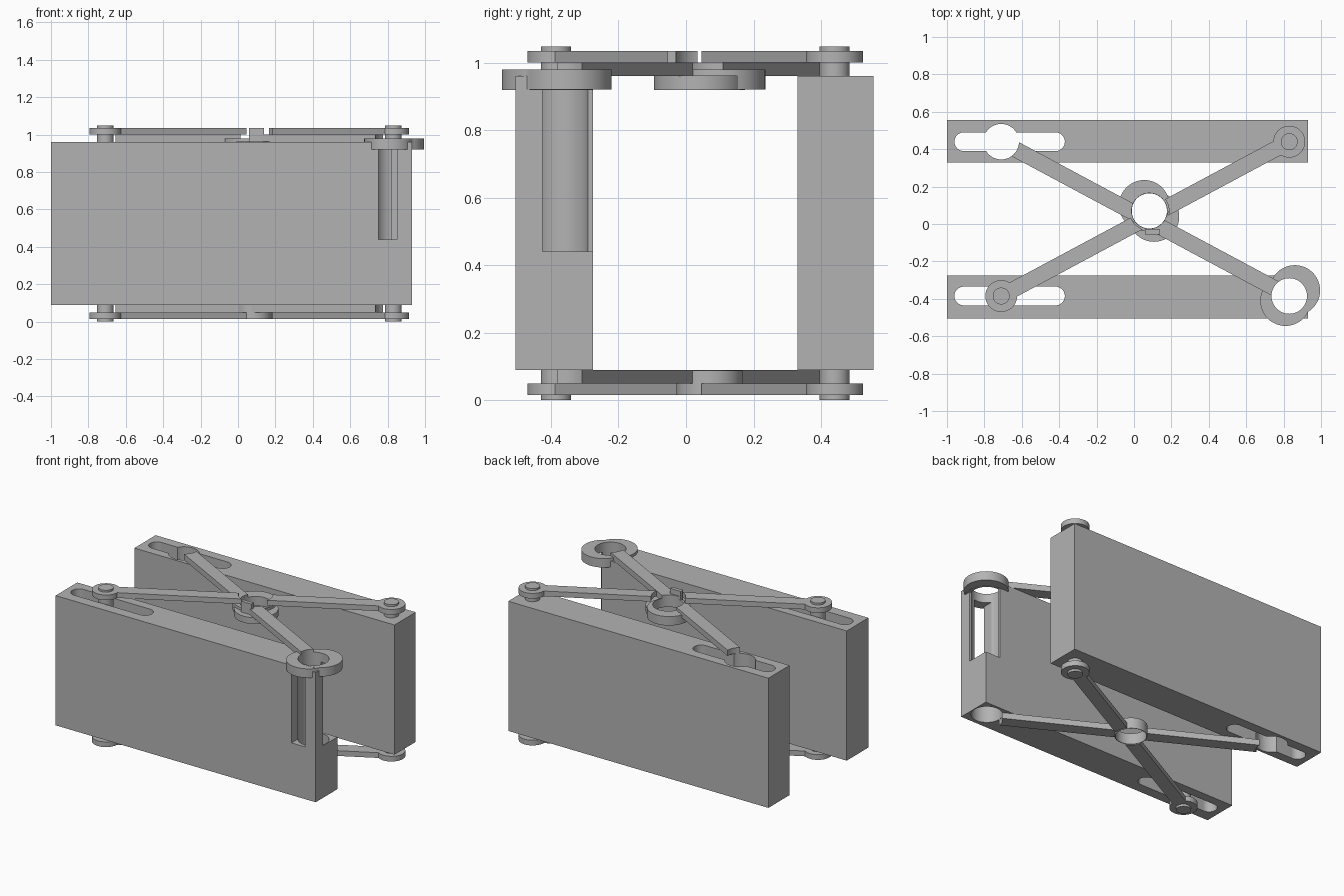
import bpy, bmesh
from math import atan2, hypot
from mathutils import Matrix

cube = bpy.data.objects.get("Cube")
if cube:
    bpy.data.objects.remove(cube, do_unlink=True)

grey = bpy.data.materials.new("plain grey")
grey.use_nodes = True
colour = (0.45, 0.45, 0.45, 1)
grey.diffuse_color = colour
grey.node_tree.nodes["Principled BSDF"].inputs["Base Color"].default_value = colour


def finish(name, bm):
    mesh = bpy.data.meshes.new(name)
    bm.to_mesh(mesh)
    bm.free()
    mesh.materials.append(grey)
    obj = bpy.data.objects.new(name, mesh)
    bpy.context.collection.objects.link(obj)
    return obj


def box(name, x0, x1, y0, y1, z0, z1):
    bm = bmesh.new()
    place = Matrix.Translation(((x0 + x1) / 2, (y0 + y1) / 2, (z0 + z1) / 2))
    size = Matrix.Diagonal((x1 - x0, y1 - y0, z1 - z0, 1))
    bmesh.ops.create_cube(bm, size=1, matrix=place @ size)
    return finish(name, bm)


def disc(name, centre, r, z0, z1):
    bm = bmesh.new()
    bmesh.ops.create_cone(bm, cap_ends=True, segments=48, radius1=r, radius2=r, depth=z1 - z0,
                          matrix=Matrix.Translation((*centre, (z0 + z1) / 2)))
    return finish(name, bm)


def bar(name, a, b, width, z0, z1):
    dx, dy = b[0] - a[0], b[1] - a[1]
    bm = bmesh.new()
    place = Matrix.Translation(((a[0] + b[0]) / 2, (a[1] + b[1]) / 2, (z0 + z1) / 2))
    size = Matrix.Diagonal((hypot(dx, dy), width, z1 - z0, 1))
    bmesh.ops.create_cube(bm, size=1, matrix=place @ Matrix.Rotation(atan2(dy, dx), 4, 'Z') @ size)
    return finish(name, bm)


def combine(obj, other, operation='DIFFERENCE'):
    other.hide_render = True
    mod = obj.modifiers.new("combine", 'BOOLEAN')
    mod.operation, mod.object, mod.solver = operation, other, 'EXACT'
    graph = bpy.context.evaluated_depsgraph_get()
    mesh = bpy.data.meshes.new_from_object(obj.evaluated_get(graph))
    obj.modifiers.clear()
    obj.data = mesh
    bpy.data.objects.remove(other, do_unlink=True)


def bore(obj, centre, r):
    combine(obj, disc("bore_cutter", centre, r, -0.2, 1.3))


# Pivot positions
slide_front, slide_back = (-0.71, -0.385), (-0.71, 0.44)
pivot_front, pivot_back = (0.83, -0.385), (0.83, 0.44)
centre = (0.082, 0.07)
HOLE = 0.095

# Two slotted blocks
front_block = box("front_block", -1, 0.93, -0.505, -0.275, 0.09, 0.96)
back_block = box("back_block", -1, 0.93, 0.33, 0.555, 0.09, 0.96)
for block, y in ((front_block, -0.385), (back_block, 0.44)):
    combine(block, box("slot_cutter", -0.91, -0.42, y - 0.05, y + 0.05, 0, 1.1))
    for x in (-0.91, -0.42):
        bore(block, (x, y), 0.0501)
bore(back_block, slide_back, HOLE)

# Open windows around the bored corner
bore(front_block, pivot_front, HOLE)
combine(front_block, box("window_cutter", 0.75, 0.85, -0.55, -0.385, 0.44, 1.0))
combine(front_block, box("corner_cutter", 0.82, 0.97, -0.425, -0.24, 0.44, 1.0))

# Scissor arms above and below
for side, outer, inner in (("top", (1.0, 1.035), (0.961, 1.0)),
                           ("bottom", (0.015, 0.05), (0.05, 0.089))):
    arm = bar(side + "_outer_arm", slide_front, pivot_back, 0.085, *outer)
    for end in (slide_front, pivot_back):
        combine(arm, disc("arm_end", end, 0.085, *outer), 'UNION')
    bore(arm, centre, 0.105)
    arm = bar(side + "_inner_arm", slide_back, pivot_front, 0.085, *inner)
    for hole in (slide_back, pivot_front, centre):
        bore(arm, hole, HOLE)

# Pins through the outer arms
for name, spot in (("sliding_pin", slide_front), ("fixed_pin", pivot_back)):
    disc(name, spot, 0.045, 0, 1.048)

# Double-lobed collars
for name, hole, low_top in (("corner_collar", pivot_front, 0.979), ("centre_collar", centre, 0.962)):
    x, y = hole
    collar = disc(name, (x + 0.03, y + 0.03) if hole is pivot_front else (x - 0.027, y + 0.03),
                  0.135, 0.92, 0.98)
    lobe = (x - 0.02, y - 0.025) if hole is pivot_front else (x + 0.025, y - 0.03)
    combine(collar, disc("lobe", lobe, 0.135, 0.919, low_top), 'UNION')
    bore(collar, hole, HOLE)

# Small stop and lower bushing at the crossing
box("centre_stop", 0.06, 0.138, -0.055, -0.03, 0.96, 1.035)
bushing = disc("lower_bushing", centre, HOLE + 0.003, 0.015, 0.088)
bore(bushing, centre, HOLE - 0.001)

# Smooth shading with crisp edges
bpy.ops.object.select_all(action='DESELECT')
for obj in bpy.context.collection.objects:
    if obj.type == 'MESH' and grey.name in obj.data.materials:
        obj.select_set(True)
        bpy.context.view_layer.objects.active = obj
bpy.ops.object.shade_smooth_by_angle()
